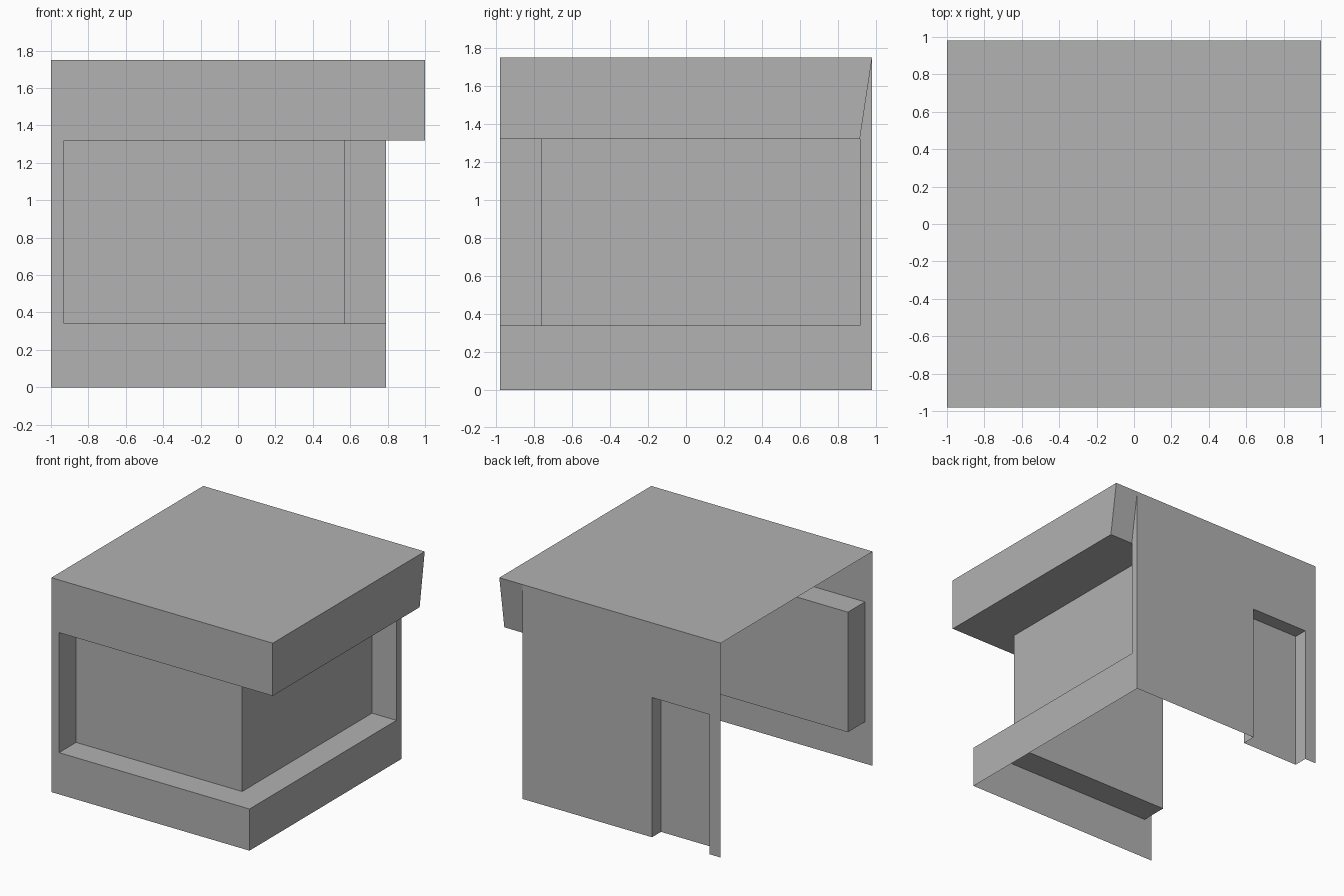
import bpy
import bmesh
from mathutils import Vector

cube = bpy.data.objects.get("Cube")
if cube:
    bpy.data.objects.remove(cube, do_unlink=True)

grey = bpy.data.materials.new("plain grey")
grey.use_nodes = True
colour = (0.445, 0.445, 0.445, 1)
grey.diffuse_color = colour
grey.node_tree.nodes["Principled BSDF"].inputs["Base Color"].default_value = colour

# Main planes of the thin shell
LEFT, WALL, EAVE = -1.0, 0.79, 1.0
FRONT, BACK, TOP = -0.98, 0.98, 1.75
SILL, HEAD = 0.34, 1.32                           # window band heights
WIN_X, WIN_Y, JAMB_X, JAMB_Y = 0.57, -0.76, -0.93, 0.915
DOOR_A, DOOR_B, DOOR_TOP, DOOR_Y = -0.90, -0.38, 1.14, 0.865


def on_x(x, pts):
    return [(x, y, z) for y, z in pts]


def on_y(y, pts):
    return [(x, y, z) for x, z in pts]


def on_z(z, pts):
    return [(x, y, z) for x, y in pts]


def rect(a0, a1, b0, b1):
    return [(a0, b0), (a1, b0), (a1, b1), (a0, b1)]


def sheets(name, *faces):
    """Build an object from (outline, outward direction) pairs."""
    bm = bmesh.new()
    for outline, outward in faces:
        face = bm.faces.new([bm.verts.new(p) for p in outline])
        face.normal_update()
        if face.normal.dot(Vector(outward)) < 0:
            face.normal_flip()
    bmesh.ops.remove_doubles(bm, verts=bm.verts, dist=0.0005)
    mesh = bpy.data.meshes.new(name)
    bm.to_mesh(mesh)
    bm.free()
    mesh.materials.append(grey)
    obj = bpy.data.objects.new(name, mesh)
    bpy.context.collection.objects.link(obj)


PX, NX, PY, NY = (1, 0, 0), (-1, 0, 0), (0, 1, 0), (0, -1, 0)
UP, DOWN = (0, 0, 1), (0, 0, -1)

# Roof sheet, side fascia and the sloping end of the overhang
sheets("roof",
       (on_z(TOP, rect(LEFT, EAVE, FRONT, BACK)), UP),
       (on_x(EAVE, [(FRONT, HEAD), (JAMB_Y, HEAD), (BACK, TOP), (FRONT, TOP)]), PX),
       ([(WALL, JAMB_Y, HEAD), (EAVE, JAMB_Y, HEAD),
         (EAVE, BACK, TOP), (WALL, BACK, TOP)], PY))

# Front wall wraps around the window opening
sheets("front_wall",
       (on_y(FRONT, [(LEFT, 0), (WALL, 0), (WALL, SILL), (JAMB_X, SILL),
                     (JAMB_X, HEAD), (EAVE, HEAD), (EAVE, TOP), (LEFT, TOP)]), NY))

# Side wall: low plinth and a narrow post at the back
sheets("side_wall",
       (on_x(WALL, [(FRONT, 0), (BACK, 0), (BACK, TOP), (JAMB_Y, HEAD),
                    (JAMB_Y, SILL), (FRONT, SILL)]), PX))

# Back wall with a notch for the doorway
sheets("back_wall",
       (on_y(BACK, [(LEFT, 0), (DOOR_A, 0), (DOOR_A, DOOR_TOP), (DOOR_B, DOOR_TOP),
                    (DOOR_B, 0), (WALL, 0), (WALL, TOP), (LEFT, TOP)]), PY))


# Recessed corner window: L-shaped sill and soffit, jambs and panes
def corner_band(edge):
    return [(JAMB_X, FRONT), (edge, FRONT), (edge, JAMB_Y),
            (WIN_X, JAMB_Y), (WIN_X, WIN_Y), (JAMB_X, WIN_Y)]


sheets("window_sill", (on_z(SILL, corner_band(WALL)), UP))
sheets("window_soffit", (on_z(HEAD, corner_band(EAVE)), DOWN))
sheets("window_jambs",
       (on_x(JAMB_X, rect(FRONT, WIN_Y, SILL, HEAD)), PX),
       (on_y(JAMB_Y, rect(WIN_X, WALL, SILL, HEAD)), NY))
sheets("window_panes",
       (on_y(WIN_Y, rect(JAMB_X, WIN_X, SILL, HEAD)), NY),
       (on_x(WIN_X, rect(WIN_Y, JAMB_Y, SILL, HEAD)), PX))

# Recessed door in the back wall
sheets("doorway",
       (on_y(DOOR_Y, rect(DOOR_A, DOOR_B, 0, DOOR_TOP)), PY),
       (on_x(DOOR_A, rect(DOOR_Y, BACK, 0, DOOR_TOP)), PX),
       (on_x(DOOR_B, rect(DOOR_Y, BACK, 0, DOOR_TOP)), NX),
       (on_z(DOOR_TOP, rect(DOOR_A, DOOR_B, DOOR_Y, BACK)), DOWN))
